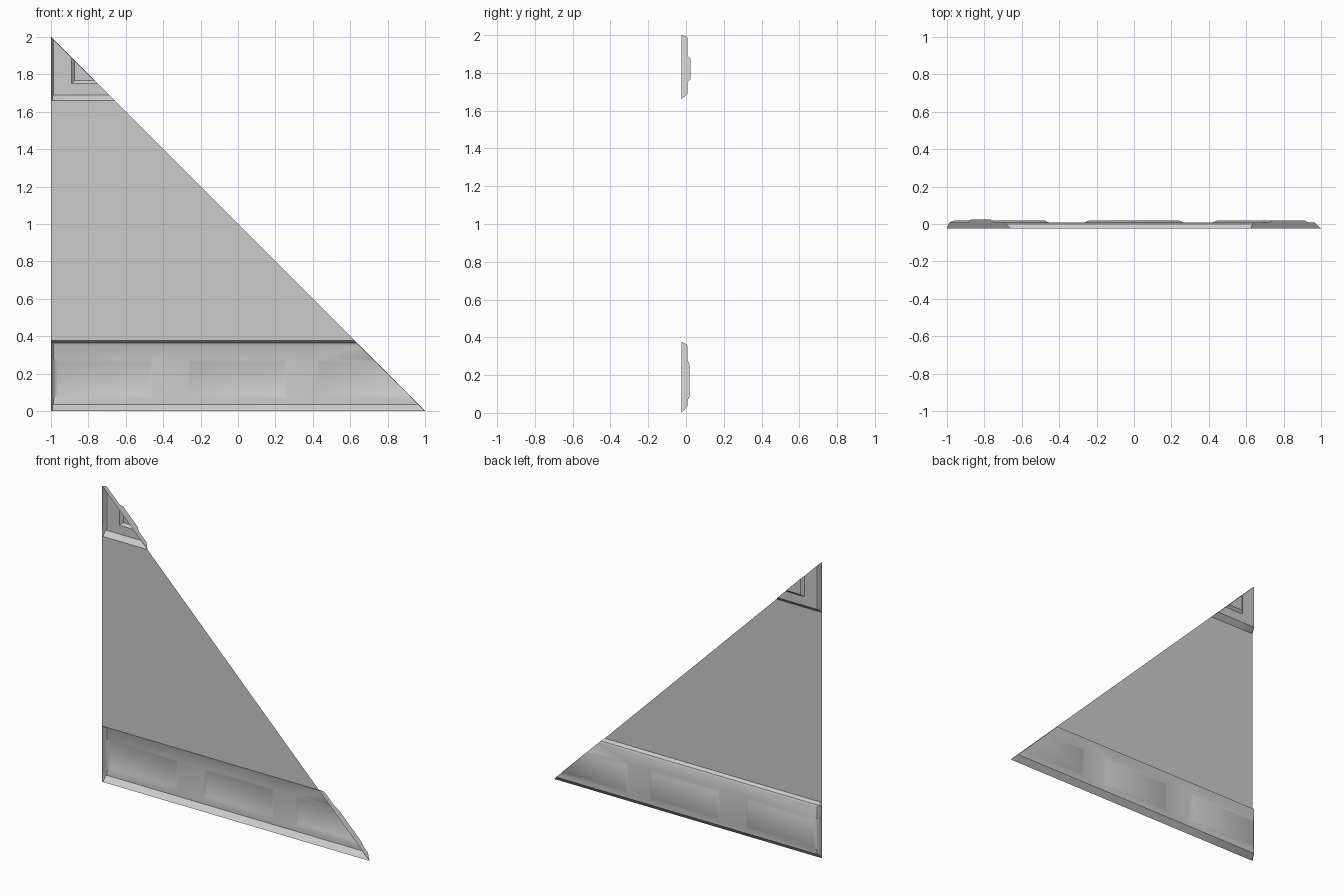
import bpy, bmesh, math
from mathutils import Vector

if "Cube" in bpy.data.objects:
    bpy.data.objects.remove(bpy.data.objects["Cube"])

FRONT, LIP, FACE = -0.024, 0.001, 0.008   # depths of open front edge, lip and back face

grey = bpy.data.materials.new("plain grey")
grey.diffuse_color = (0.6, 0.6, 0.6, 1)
grey.use_nodes = True
grey.node_tree.nodes["Principled BSDF"].inputs["Base Color"].default_value = grey.diffuse_color


def finish(bm, name):
    bmesh.ops.recalc_face_normals(bm, faces=bm.faces)
    big = max(bm.faces, key=lambda f: f.calc_area())
    if big.normal.y < 0:
        bmesh.ops.reverse_faces(bm, faces=bm.faces)
    me = bpy.data.meshes.new(name)
    bm.to_mesh(me)
    bm.free()
    me.materials.append(grey)
    ob = bpy.data.objects.new(name, me)
    bpy.context.collection.objects.link(ob)
    bpy.ops.object.select_all(action='DESELECT')
    ob.select_set(True)
    bpy.context.view_layer.objects.active = ob
    bpy.ops.object.shade_smooth_by_angle(angle=math.radians(30))


def grid(bm, xs, zs):
    """Surface facing +y from lists of (position, depth) lines."""
    rows = [[bm.verts.new((x, min(dx, dz), z)) for x, dx in xs] for z, dz in zs]
    cells = {}
    for j in range(len(zs) - 1):
        for i in range(len(xs) - 1):
            cells[i, j] = bm.faces.new((rows[j][i], rows[j + 1][i],
                                        rows[j + 1][i + 1], rows[j][i + 1]))
    bm.normal_update()
    return cells


def cut_diagonal(bm, cap):
    res = bmesh.ops.bisect_plane(bm, geom=bm.verts[:] + bm.edges[:] + bm.faces[:],
                                 dist=1e-6, plane_co=Vector((0, 0, 1)),
                                 plane_no=Vector((1, 0, 1)), clear_outer=True)
    if cap:
        edges = [e for e in res['geom_cut'] if isinstance(e, bmesh.types.BMEdge)]
        ends = [v for v in {v for e in edges for v in e.verts} if v.co.y < FRONT + 1e-4]
        ends.sort(key=lambda v: v.co.z)
        edges.append(bm.edges.new((ends[0], ends[-1])))
        bmesh.ops.edgeloop_fill(bm, edges=edges)


def shell(name, xs, zs, panels, inset, depth):
    """Hollow moulding with raised panels, trimmed on the diagonal."""
    bm = bmesh.new()
    cells = grid(bm, xs, zs)
    bmesh.ops.inset_individual(bm, faces=[cells[p] for p in panels],
                               thickness=inset, depth=depth, use_even_offset=True)
    cut_diagonal(bm, True)
    finish(bm, name)


side = [(-1, FRONT), (-0.992, LIP), (-0.986, FACE)]

# Base band with three raised panels
shell("base_band",
      side + [(x, FACE) for x in (-0.455, -0.265, 0.265, 0.42, 0.95, 1.2)],
      [(0, FRONT), (0.035, FACE), (0.065, FACE), (0.28, FACE),
       (0.35, FACE), (0.365, LIP), (0.376, FRONT)],
      [(2, 2), (4, 2), (6, 2)], 0.022, 0.010)

# Peak piece with one clipped panel
shell("peak_cap",
      side + [(-0.89, FACE), (-0.3, FACE)],
      [(1.66, FRONT), (1.69, FACE), (1.75, FACE), (2.2, FACE)],
      [(3, 2)], 0.016, 0.016)

# Thin sheet between the mouldings
bm = bmesh.new()
grid(bm, [(-1, FRONT), (1, FRONT)], [(0.376, FRONT), (1.66, FRONT)])
cut_diagonal(bm, False)
finish(bm, "wall_sheet")
